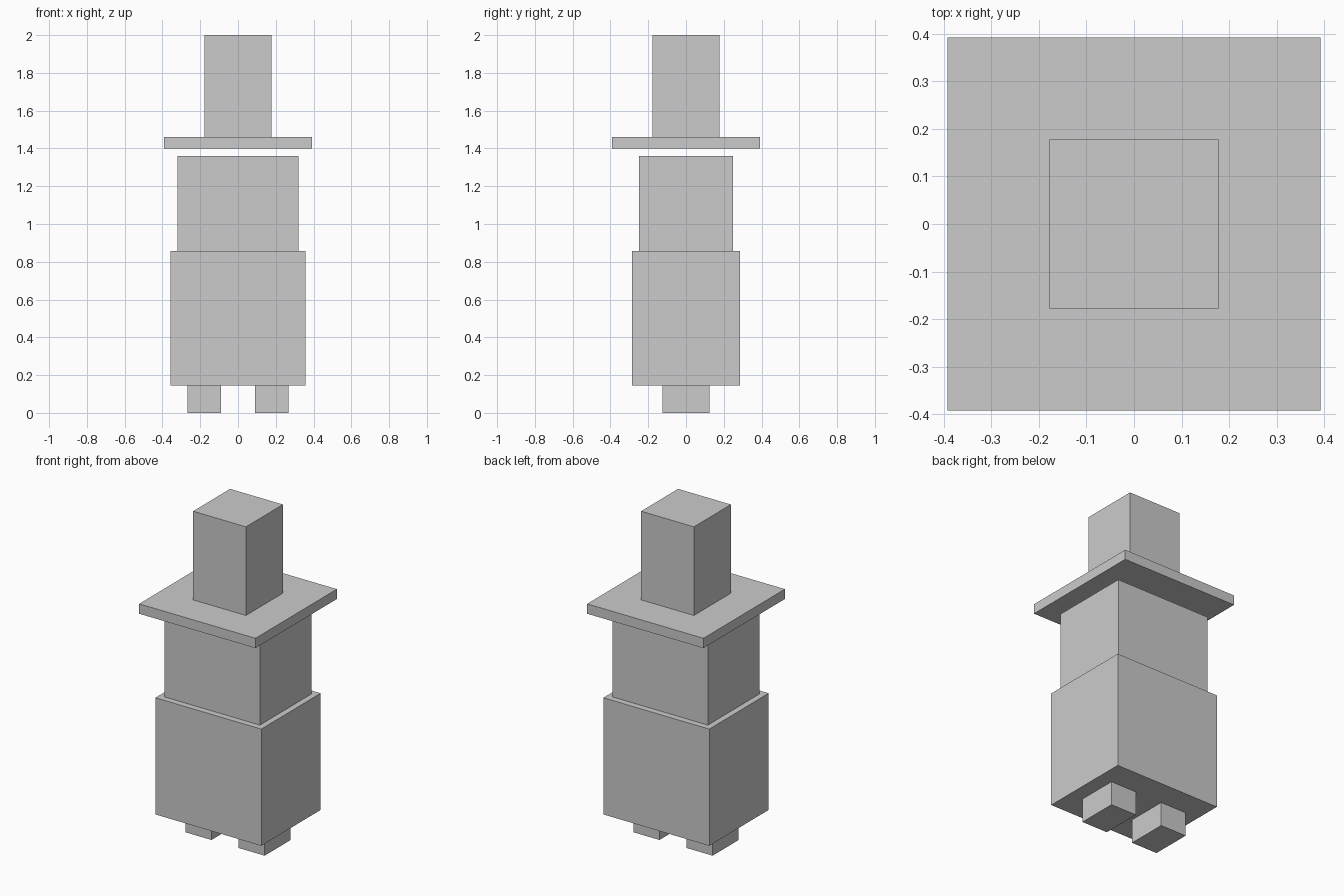
import bpy

if "Cube" in bpy.data.objects:
    bpy.data.objects.remove(bpy.data.objects["Cube"])


def box(name, x, y, z):
    """Axis-aligned box from (min, max) ranges."""
    ranges = (x, y, z)
    bpy.ops.mesh.primitive_cube_add(size=1, location=[(a + b) / 2 for a, b in ranges])
    obj = bpy.context.object
    obj.name = name
    obj.scale = [b - a for a, b in ranges]
    bpy.ops.object.transform_apply(location=False, rotation=False, scale=True)
    return obj


def centred_box(name, half_x, half_y, z):
    return box(name, (-half_x, half_x), (-half_y, half_y), z)


# Feet
for side, name in ((-1, "left_foot"), (1, "right_foot")):
    box(name, sorted((side * 0.091, side * 0.267)), (-0.125, 0.125), (0, 0.146))

# Body and head
centred_box("body", 0.357, 0.286, (0.146, 0.857))
centred_box("head", 0.321, 0.248, (0.857, 1.36))

# Hat, hovering just above the head
centred_box("hat_brim", 0.392, 0.392, (1.40, 1.46))
centred_box("hat_crown", 0.178, 0.178, (1.46, 2.0))
